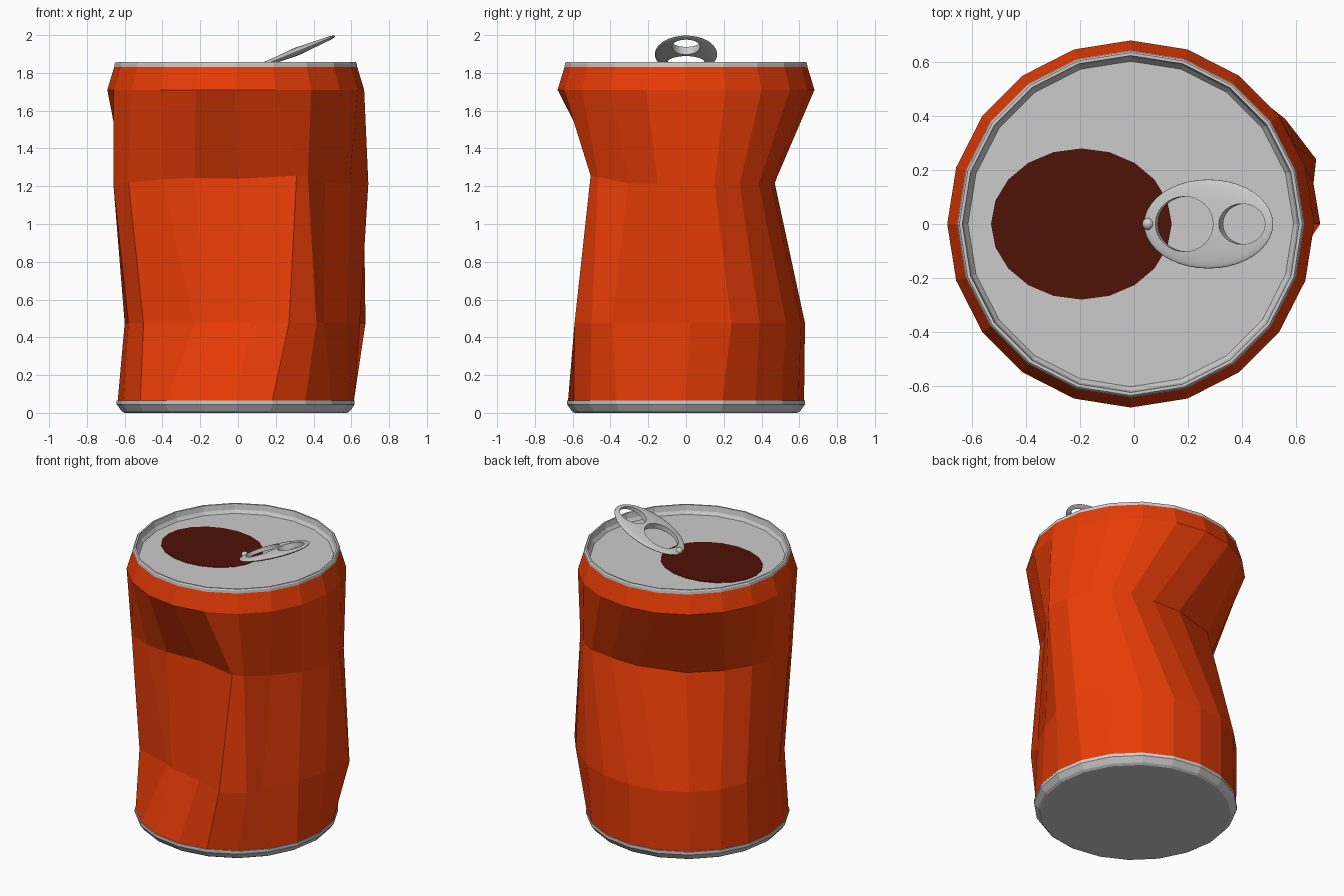
import bpy, bmesh
from math import cos, sin, pi, radians

if "Cube" in bpy.data.objects:
    bpy.data.objects.remove(bpy.data.objects["Cube"])

SIDES = 20
CX = -0.012  # the can axis sits slightly left of the origin


def material(name, rgb):
    m = bpy.data.materials.new(name)
    m.diffuse_color = (*rgb, 1)
    m.use_nodes = True
    m.node_tree.nodes["Principled BSDF"].inputs["Base Color"].default_value = m.diffuse_color
    return m


def finish(bm, name, mat=None):
    mesh = bpy.data.meshes.new(name)
    bm.to_mesh(mesh)
    bm.free()
    ob = bpy.data.objects.new(name, mesh)
    bpy.context.collection.objects.link(ob)
    if mat:
        mesh.materials.append(mat)
    return ob


def circle(r, z):
    return [(CX + r * cos(2 * pi * i / SIDES), r * sin(2 * pi * i / SIDES), z)
            for i in range(SIDES)]


def ellipse(cx, rx, ry, z, n):
    return [(cx + rx * cos(2 * pi * i / n), ry * sin(2 * pi * i / n), z) for i in range(n)]


def skin(name, rings, mat=None, cap_start=False, cap_end=False):
    """Bridge a stack of equal-sized rings, bottom to top."""
    bm = bmesh.new()
    loops = [[bm.verts.new(p) for p in ring] for ring in rings]
    for a, b in zip(loops, loops[1:]):
        for i in range(len(a)):
            j = (i + 1) % len(a)
            bm.faces.new((a[i], a[j], b[j], b[i]))
    if cap_start:
        bm.faces.new(loops[0][::-1])
    if cap_end:
        bm.faces.new(loops[-1])
    return finish(bm, name, mat)


orange = material("orange_paint", (0.8, 0.045, 0.002))
dark = material("dark_inside", (0.078, 0.006, 0.002))

# Crushed cross-sections, one point per side, counter-clockwise from +x
waist = [(.69, .0), (.665, .15), (.60, .285), (.51, .385), (.40, .45),
         (.235, .468), (.03, .47), (-.27, .385), (-.45, .22), (-.55, .07),
         (-.595, -.05), (-.66, -.17), (-.58, -.32), (-.40, -.41), (-.23, -.44),
         (.0, -.42), (.31, -.505), (.37, -.465), (.46, -.305), (.59, -.15)]
lower = [(.645, .02), (.675, .24), (.56, .39), (.38, .53), (.19, .61),
         (-.01, .63), (-.20, .60), (-.38, .51), (-.52, .37), (-.59, .19),
         (-.60, .0), (-.58, -.18), (-.50, -.35), (-.23, -.435), (-.17, -.47),
         (.07, -.52), (.27, -.59), (.415, -.50), (.455, -.39), (.575, -.17)]

# Painted body
skin("can_body", [
    circle(.625, .06),
    [(x, y, .475) for x, y in lower],
    [(x, y, 1.215 + .2 * max(0, -y - .3)) for x, y in waist],
    circle(.68, 1.71),
    circle(.643, 1.832)], orange)

# Bare metal base
skin("can_base", [circle(.59, 0), circle(.605, .01), circle(.63, .045), circle(.63, .066),
                  circle(.615, .066)], cap_start=True)

# Rolled rim and recessed lid
skin("can_lid", [circle(.63, 1.828), circle(.643, 1.832), circle(.641, 1.85), circle(.635, 1.857),
                 circle(.624, 1.857), circle(.617, 1.82), circle(.603, 1.80)], cap_end=True)

# Drinking opening
skin("mouth_opening", [ellipse(-.195, .335, .28, 1.799, SIDES),
                       ellipse(-.195, .335, .28, 1.803, SIDES)], dark, cap_end=True)

# Pull tab: flattened ellipsoid, tilted up, with two holes cut through
bpy.ops.mesh.primitive_uv_sphere_add(segments=40, ring_count=20, radius=1)
tab = bpy.context.object
tab.name = "pull_tab"
tab.location = (.276, 0, 1.899)
tab.rotation_euler = (0, radians(-22), 0)
tab.scale = (.258, .165, .022)
for cx, rx, ry in ((-.09, .117, .102), (.14, .09, .075)):
    cutter = skin("tab_hole_cutter", [ellipse(cx, rx, ry, z, 32) for z in (-.1, .1)],
                  cap_start=True, cap_end=True)
    cutter.location = tab.location
    cutter.rotation_euler = tab.rotation_euler
    cutter.hide_render = True
    bpy.context.view_layer.objects.active = tab
    cut = tab.modifiers.new("hole", 'BOOLEAN')
    cut.operation = 'DIFFERENCE'
    cut.solver = 'EXACT'
    cut.object = cutter
    bpy.ops.object.modifier_apply(modifier=cut.name)
    bpy.data.objects.remove(cutter)

# Rivet holding the tab
bpy.ops.mesh.primitive_uv_sphere_add(segments=16, ring_count=8, radius=.022,
                                     location=(.052, 0, 1.815))
rivet = bpy.context.object
rivet.name = "tab_rivet"

# Smooth shading only on the small rounded parts
bpy.ops.object.select_all(action='DESELECT')
for ob in (tab, rivet):
    ob.select_set(True)
    bpy.context.view_layer.objects.active = ob
bpy.ops.object.shade_smooth_by_angle(angle=radians(35))
